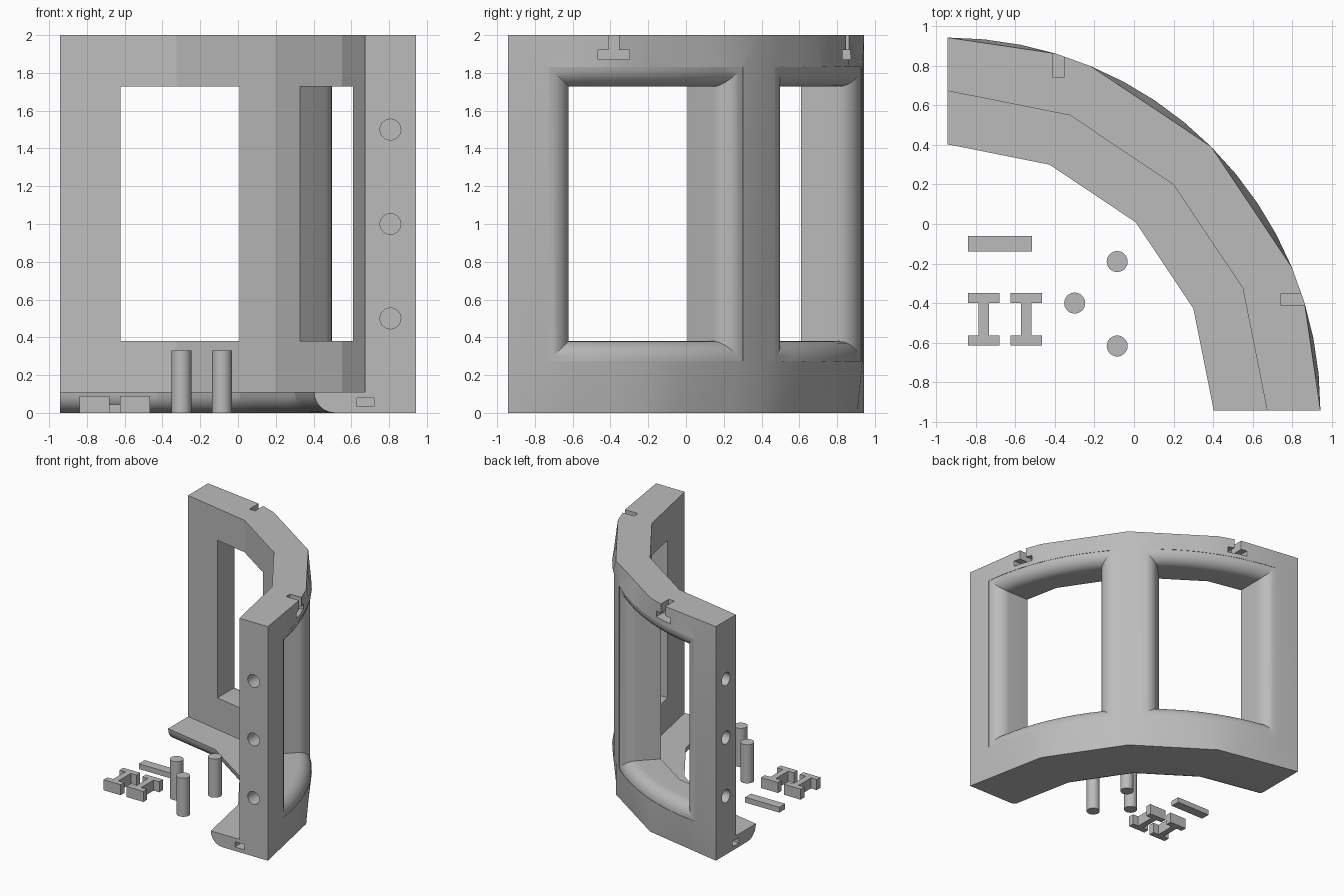
import bpy, bmesh
from math import sin, cos, asin, acos, pi
from mathutils import Vector, Matrix

if "Cube" in bpy.data.objects:
    bpy.data.objects.remove(bpy.data.objects["Cube"])

C = -0.943                      # arc centre on both x and y
R_OUT, R_IN, R_LEDGE = 1.886, 1.616, 1.346
N = 16                          # steps around the quarter arc
SWAP = Matrix(((0, 1, 0), (1, 0, 0), (0, 0, 1)))   # mirror across the x = y plane

grey = bpy.data.materials.new("plain grey")
grey.use_nodes = True
grey.diffuse_color = (0.5, 0.5, 0.5, 1)
grey.node_tree.nodes["Principled BSDF"].inputs["Base Color"].default_value = (0.5, 0.5, 0.5, 1)


def finish(bm, name):
    bmesh.ops.recalc_face_normals(bm, faces=bm.faces[:])
    mesh = bpy.data.meshes.new(name)
    bm.to_mesh(mesh)
    bm.free()
    mesh.materials.append(grey)
    ob = bpy.data.objects.new(name, mesh)
    bpy.context.scene.collection.objects.link(ob)
    return ob


def smooth(ob):
    bpy.ops.object.select_all(action='DESELECT')
    ob.select_set(True)
    bpy.context.view_layer.objects.active = ob
    bpy.ops.object.shade_smooth_by_angle(angle=0.33)


def polar(r, a, z):
    return Vector((C + r * cos(a), C + r * sin(a), z))


def bridge(bm, rings, capped=True):
    for a, b in zip(rings, rings[1:]):
        for i in range(len(a)):
            j = (i + 1) % len(a)
            bm.faces.new((a[i], a[j], b[j], b[i]))
    if capped:
        bm.faces.new(rings[0])
        bm.faces.new(rings[-1])


def prism(bm, pts, w0, w1, place):
    bridge(bm, [[bm.verts.new(place(u, v, w)) for u, v in pts] for w in (w0, w1)])


def rect(u0, u1, v0, v1):
    return [(u0, v0), (u1, v0), (u1, v1), (u0, v1)]


def circle(u, v, r):
    return [(u + r * cos(k * pi / 16), v + r * sin(k * pi / 16)) for k in range(32)]


def upright(u, v, w):
    return Vector((u, v, w))


# Curved wall with an inner ledge, swept around the quarter arc
def chord_point(r, i, keys, z):
    lo = max(k for k in keys if k <= i)
    hi = min(k for k in keys if k >= i)
    t = (i - lo) / (hi - lo) if hi > lo else 0
    return polar(r, lo * pi / 32, z).lerp(polar(r, hi * pi / 32, z), t)


coarse, fine = (0, 4, 8, 12, 16), range(N + 1)
top_keys = (0, 3, 4, 8, 12, 13, 16)
profile = [(R_OUT, 0, coarse), (R_OUT, 0.27, fine), (R_OUT, 1.83, fine),
           (R_OUT, 2, top_keys), (R_IN, 2, coarse), (R_IN, 0.11, coarse)]
for k in range(7):
    a = k * pi / 12
    profile.append((R_LEDGE + 0.11 * (1 - cos(a)), 0.11 * (1 - sin(a)), coarse))
bm = bmesh.new()
bridge(bm, [[bm.verts.new(chord_point(r, i, keys, z)) for r, z, keys in profile] for i in fine])
wall = finish(bm, "curved_wall")


# Window cutter: flares outwards to leave a rounded outer rim
def window(bm):
    rim, steps = 0.105, 8
    levels = [(1.45, 0)]
    for k in range(8):
        a = k * pi / 14
        levels.append((R_OUT - 0.004 - rim * (1 - sin(a)), rim * (1 - cos(a))))
    levels.append((R_OUT + 0.1, rim))
    rings = []
    for r, o in levels:
        far = acos((0.322 - o) / r)
        near = pi / 4 + asin((0.226 - o) / r)
        arc = [near + (far - near) * k / steps for k in range(steps + 1)]
        rings.append([bm.verts.new(polar(r, a, 0.38 - o)) for a in arc] +
                     [bm.verts.new(polar(r, a, 1.727 + o)) for a in reversed(arc)])
    bridge(bm, rings, False)
    for ring in (rings[0], rings[-1]):
        for k in range(steps):
            bm.faces.new((ring[k], ring[k + 1], ring[-2 - k], ring[-1 - k]))


# All cuts for one half: window, peg holes, key slot and T slot
def half_cuts(bm, mirrored):
    def end(u, v, w):
        p = Vector((u, C + w, v))
        return p if mirrored else SWAP @ p

    def side(u, v, w):
        p = Vector((w, u, v))
        return p if mirrored else SWAP @ p

    before = set(bm.verts)
    window(bm)
    if mirrored:
        for v in set(bm.verts) - before:
            v.co = SWAP @ v.co
    for z in (0.5, 1.0, 1.5):
        prism(bm, circle(0.807, z, 0.055), -0.1, 0.165, end)
    prism(bm, rect(0.63, 0.72, 0.033, 0.078), -0.1, 0.16, end)
    tee = [(-0.465, 1.87), (-0.3, 1.87), (-0.3, 1.92), (-0.355, 1.92),
           (-0.355, 2.1), (-0.41, 2.1), (-0.41, 1.92), (-0.465, 1.92)]
    prism(bm, tee, 0.74, 1.1, side)


bm = bmesh.new()
for mirrored in (False, True):
    half_cuts(bm, mirrored)
cutter = finish(bm, "wall_cutter")
cutter.hide_render = True
cut = wall.modifiers.new("cuts", 'BOOLEAN')
cut.object, cut.solver = cutter, 'EXACT'
bpy.context.view_layer.objects.active = wall
wall.select_set(True)
bpy.ops.object.modifier_apply(modifier="cuts")
bpy.data.objects.remove(cutter)
smooth(wall)

# Loose pegs
for i, (x, y) in enumerate([(-0.085, -0.19), (-0.3, -0.4), (-0.085, -0.617)]):
    bm = bmesh.new()
    prism(bm, circle(x, y, 0.053), 0, 0.33, upright)
    smooth(finish(bm, f"peg_{i + 1}"))

# Loose flat key
bm = bmesh.new()
prism(bm, rect(-0.84, -0.517, -0.14, -0.06), 0, 0.045, upright)
finish(bm, "flat_key")

# Loose I-shaped connectors
quarter = [(0.08, 0.133), (0.08, 0.083), (0.026, 0.083)]
right = quarter + [(u, -v) for u, v in reversed(quarter)]
outline = right + [(-u, v) for u, v in reversed(right)]
for i, x in enumerate((-0.76, -0.545)):
    bm = bmesh.new()
    prism(bm, [(x + u, v - 0.482) for u, v in outline], 0, 0.09, upright)
    finish(bm, f"connector_{i + 1}")
